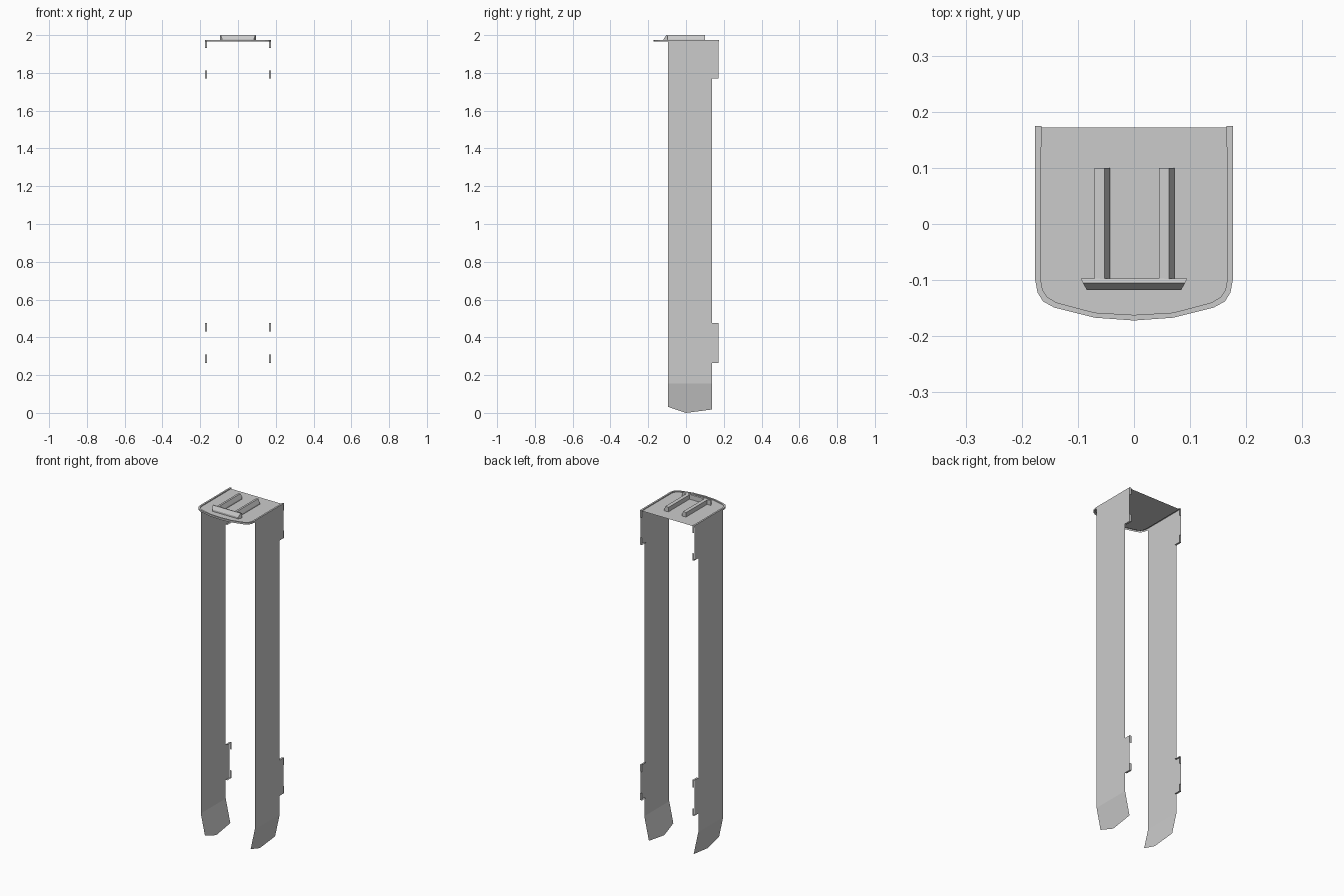
import bpy
import bmesh

if "Cube" in bpy.data.objects:
    bpy.data.objects.remove(bpy.data.objects["Cube"])


def make(name, verts, faces, mirror=False):
    me = bpy.data.meshes.new(name)
    me.from_pydata(verts, [], faces)
    bm = bmesh.new()
    bm.from_mesh(me)
    bmesh.ops.recalc_face_normals(bm, faces=bm.faces)
    bm.to_mesh(me)
    bm.free()
    ob = bpy.data.objects.new(name, me)
    bpy.context.collection.objects.link(ob)
    if mirror:
        ob.modifiers.new("Mirror", 'MIRROR').use_axis[0] = True
    return ob


def loft(name, rings):
    """Closed solid through equal-length rings."""
    n = len(rings[0])
    verts = [v for r in rings for v in r]
    faces = [(k * n + i, k * n + (i + 1) % n, (k + 1) * n + (i + 1) % n, (k + 1) * n + i)
             for k in range(len(rings) - 1) for i in range(n)]
    faces += [tuple(range(n)), tuple(range((len(rings) - 1) * n, len(rings) * n))]
    return make(name, verts, faces)


X = 0.176      # side panel position
Z = 1.97       # top plate height
TABS = [(0.265, 0.475), (1.77, 1.975)]
F, B, T = -0.095, 0.137, 0.172   # panel front, panel back, tab back

# side panels: straight sheet with rear tabs, lower end bent inward
outline = [(F, 1.975), (F, 0.155), (B, 0.155)]
for lo, hi in TABS:
    outline += [(B, lo), (T, lo), (T, hi)] + ([(B, hi)] if hi < 1.9 else [])
verts = [(X, y, z) for y, z in outline]
n = len(verts)
for y, z in [(B, 0.018), (0.0, 0.0), (F, 0.032)]:
    verts.append((0.142 + (X - 0.142) * z / 0.155, y, z))
make("side_panel", verts, [tuple(range(n)), (1, 2, n, n + 1, n + 2)], True)

# hooks: small folded lips at the top and bottom of each tab
verts, faces = [], []
for lo, hi in TABS:
    for z0, z1 in [(lo, lo + 0.043), (hi, hi - 0.043)]:
        k = len(verts)
        xi = X - 0.011
        verts += [(X, B, z0), (xi, B, z0), (xi, T + 0.003, z0), (X, T + 0.003, z0),
                  (xi, T + 0.003, z1), (X, T + 0.003, z1)]
        faces += [(k, k + 1, k + 2, k + 3), (k + 3, k + 2, k + 4, k + 5)]
make("tab_hook", verts, faces, True)

# top plate with a curved front and a narrow rim
outer = [(X, T + 0.003), (X, -0.1), (0.172, -0.122), (0.162, -0.138),
         (0.142, -0.149), (0.07, -0.167), (0, -0.172)]
inner = [(0.166, T), (0.166, -0.1), (0.163, -0.117), (0.155, -0.13),
         (0.138, -0.14), (0.07, -0.158), (0, -0.162)]


def full(half):
    return half + [(-x, y) for x, y in half[-2::-1]]


outer, inner = full(outer), full(inner)
make("top_plate", [(x, y, Z) for x, y in inner], [tuple(range(len(inner)))])
n = len(outer)
verts = [(x, y, z) for ring, z in [(inner, Z), (inner, 1.975), (outer, 1.975), (outer, 1.965)]
         for x, y in ring]
faces = [(k * n + i, k * n + i + 1, (k + 1) * n + i + 1, (k + 1) * n + i)
         for k in range(3) for i in range(n - 1)]
make("plate_rim", verts, faces)

# two raised rails and the front bar on the plate
for name, x in [("left_rail", -0.07), ("right_rail", 0.045)]:
    profile = [(x, Z), (x, 1.996), (x + 0.017, 2.0), (x + 0.027, 1.978), (x + 0.027, Z)]
    loft(name, [[(px, y, pz) for px, pz in profile] for y in (-0.098, 0.1)])
bar = [(-0.097, Z, 0.095), (-0.097, 1.998, 0.095), (-0.105, 2.0, 0.091),
       (-0.118, 1.98, 0.084), (-0.118, Z, 0.084)]
loft("front_bar", [[(s * w, y, z) for y, z, w in bar] for s in (-1, 1)])
